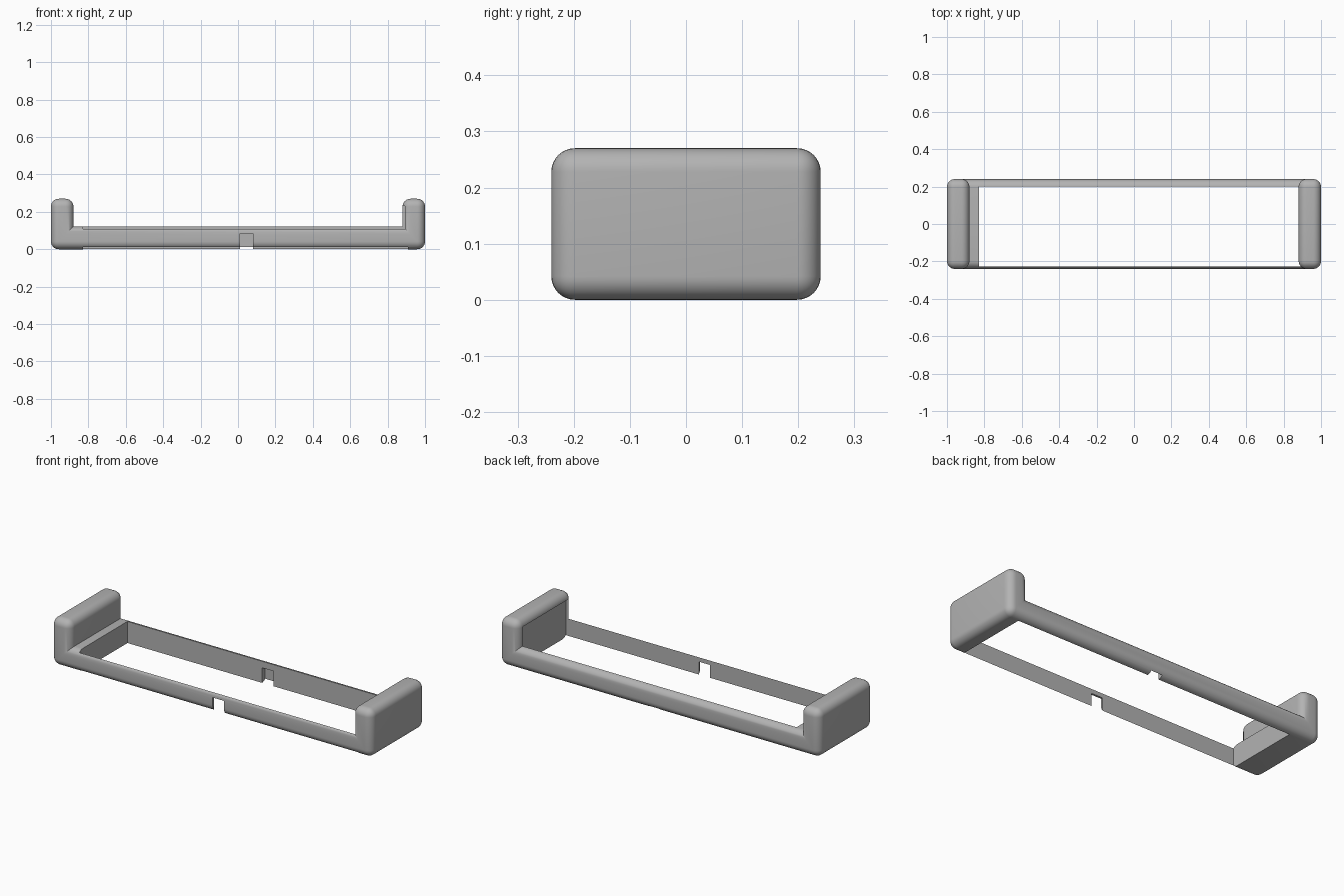
import bpy, bmesh
from mathutils import Vector

if "Cube" in bpy.data.objects:
    bpy.data.objects.remove(bpy.data.objects["Cube"])

grey = bpy.data.materials.new("mid grey")
grey.use_nodes = True
colour = (0.45, 0.45, 0.45, 1)
grey.diffuse_color = colour
grey.node_tree.nodes["Principled BSDF"].inputs["Base Color"].default_value = colour


def add_object(name, bm):
    bmesh.ops.recalc_face_normals(bm, faces=bm.faces)
    mesh = bpy.data.meshes.new(name)
    bm.to_mesh(mesh)
    bm.free()
    obj = bpy.data.objects.new(name, mesh)
    mesh.materials.append(grey)
    bpy.context.collection.objects.link(obj)
    return obj


def add_cutter(name, low, high):
    low, high = Vector(low), Vector(high)
    bm = bmesh.new()
    bmesh.ops.create_cube(bm, size=1)
    for v in bm.verts:
        v.co = (low + high) / 2 + v.co * (high - low)
    obj = add_object(name, bm)
    obj.hide_render = True
    obj.hide_set(True)
    return obj


# Cradle body: U-shaped profile extruded in depth, outer edges rounded
half_depth, wall, bar_top, height = 0.24, 0.88, 0.122, 0.27
profile = [(-1, 0), (1, 0), (1, height), (wall, height),
           (wall, bar_top), (-wall, bar_top), (-wall, height), (-1, height)]
bm = bmesh.new()
face = bm.faces.new([bm.verts.new((x, -half_depth, z)) for x, z in profile])
result = bmesh.ops.extrude_face_region(bm, geom=[face])
for v in result["geom"]:
    if isinstance(v, bmesh.types.BMVert):
        v.co.y = half_depth
bmesh.ops.recalc_face_normals(bm, faces=bm.faces)
convex = [e for e in bm.edges if e.is_convex]
bmesh.ops.bevel(bm, geom=convex, offset=0.042, offset_type="OFFSET",
                segments=8, profile=0.5, affect="EDGES", clamp_overlap=False)
body = add_object("cradle_frame", bm)

# Open middle with a pocket in one end, and cable notches front and back
cutters = [
    add_cutter("opening_cutter", (-0.83, -0.228, -0.1), (0.91, 0.2, 0.23)),
    add_cutter("notch_cutter", (0.01, -0.3, -0.1), (0.08, 0.228, 0.085)),
]
for cutter in cutters:
    mod = body.modifiers.new(cutter.name, "BOOLEAN")
    mod.operation = "DIFFERENCE"
    mod.solver = "EXACT"
    mod.object = cutter

bpy.ops.object.select_all(action="DESELECT")
body.select_set(True)
bpy.context.view_layer.objects.active = body
for mod in list(body.modifiers):
    bpy.ops.object.modifier_apply(modifier=mod.name)
bpy.ops.object.shade_smooth_by_angle(angle=0.5)
for cutter in cutters:
    bpy.data.objects.remove(cutter)
